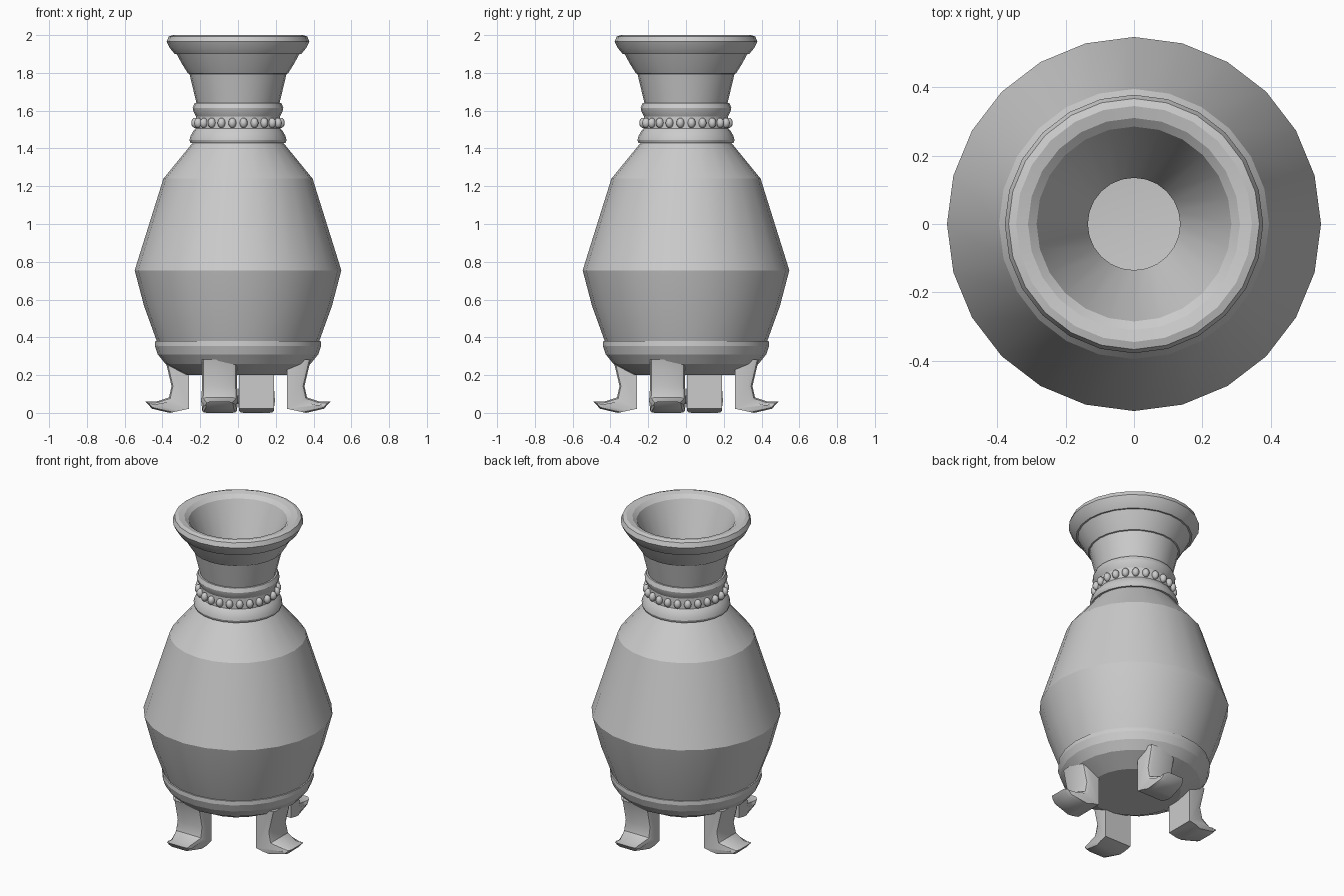
import bpy, bmesh, math
from mathutils import Matrix, Vector

if "Cube" in bpy.data.objects:
    bpy.data.objects.remove(bpy.data.objects["Cube"])


def finish(name, bm, angle):
    bmesh.ops.remove_doubles(bm, verts=bm.verts, dist=1e-5)
    bmesh.ops.recalc_face_normals(bm, faces=bm.faces)
    me = bpy.data.meshes.new(name)
    bm.to_mesh(me)
    bm.free()
    ob = bpy.data.objects.new(name, me)
    bpy.context.collection.objects.link(ob)
    bpy.ops.object.select_all(action='DESELECT')
    bpy.context.view_layer.objects.active = ob
    ob.select_set(True)
    bpy.ops.object.shade_smooth_by_angle(angle=math.radians(angle))
    return ob


def lathe(name, profile, steps=24, angle=20):
    bm = bmesh.new()
    vs = [bm.verts.new((r, 0, z)) for r, z in profile]
    es = [bm.edges.new(p) for p in zip(vs, vs[1:])]
    bmesh.ops.spin(bm, geom=vs + es, cent=(0, 0, 0), axis=(0, 0, 1),
                   angle=math.tau, steps=steps, use_merge=False)
    return finish(name, bm, angle)


# Vase: outside from the base up, over the lip, down the hollow inside
outer = [(0, .2), (.27, .2), (.385, .26), (.425, .31), (.44, .355), (.438, .38),
         (.43, .38), (.497, .565), (.547, .755), (.475, 1.0), (.395, 1.24), (.24, 1.43)]
collar = [(.252, 1.43), (.257, 1.445), (.252, 1.465), (.238, 1.49), (.225, 1.505),
          (.222, 1.57), (.236, 1.595), (.24, 1.615), (.23, 1.64), (.22, 1.64)]
mouth = [(.257, 1.795), (.265, 1.797), (.295, 1.845), (.325, 1.9), (.335, 1.9),
         (.36, 1.93), (.378, 1.965), (.367, 1.993), (.345, 2.0), (.31, 1.992), (.285, 1.972)]
inner = [(.135, 1.6), (.135, 1.47), (.305, 1.2), (.455, .76), (.345, .38), (.2, .28), (0, .26)]
outer[8:10] = [(.547, .755)]   # straight flank above the belly
lathe("vase", outer + collar + mouth + inner)

# Ring of beads around the collar
bm = bmesh.new()
for i in range(24):
    a = math.tau * (i + .5) / 24
    m = (Matrix.Rotation(a, 4, 'Z') @ Matrix.Translation((.228, 0, 1.535))
         @ Matrix.Diagonal((.022, .021, .027, 1)))
    bmesh.ops.create_uvsphere(bm, u_segments=10, v_segments=8, radius=1, matrix=m)
finish("collar_beads", bm, 60)

# Four legs with upturned feet, each set to one side of its axis
side = [(.26, .29), (.26, .03), (.36, .008), (.455, .03), (.49, .068),
        (.43, .068), (.365, .09), (.352, .15), (.385, .29)]
for i, name in enumerate(("right", "back", "left", "front")):
    bm = bmesh.new()
    face = bm.faces.new([bm.verts.new((r, -.19, z)) for r, z in side])
    ext = bmesh.ops.extrude_face_region(bm, geom=[face])
    bmesh.ops.translate(bm, vec=Vector((0, .185, 0)),
                        verts=[g for g in ext["geom"] if isinstance(g, bmesh.types.BMVert)])
    # narrow the toe
    for v in bm.verts:
        if v.co.x > .42:
            v.co.y = -.0975 + (v.co.y + .0975) * .85
    # round the outward side edges
    rim = [e for e in bm.edges if abs(e.verts[0].co.y - e.verts[1].co.y) < .03
           and max(v.co.x for v in e.verts) > .3
           and min(v.co.z for v in e.verts) < .28
           and min(v.co.x for v in e.verts) > .3]
    bmesh.ops.bevel(bm, geom=rim, offset=.025, segments=2, profile=.5, affect='EDGES')
    bmesh.ops.rotate(bm, verts=bm.verts, cent=(0, 0, 0),
                     matrix=Matrix.Rotation(i * math.pi / 2, 3, 'Z'))
    finish(name + "_leg", bm, 40)

# Sit exactly on the ground
bpy.context.view_layer.update()
low = min(v.co.z for o in bpy.data.objects if o.name.endswith("_leg") for v in o.data.vertices)
for o in bpy.data.objects:
    if o.name.endswith("_leg"):
        o.data.transform(Matrix.Translation((0, 0, -low)))
